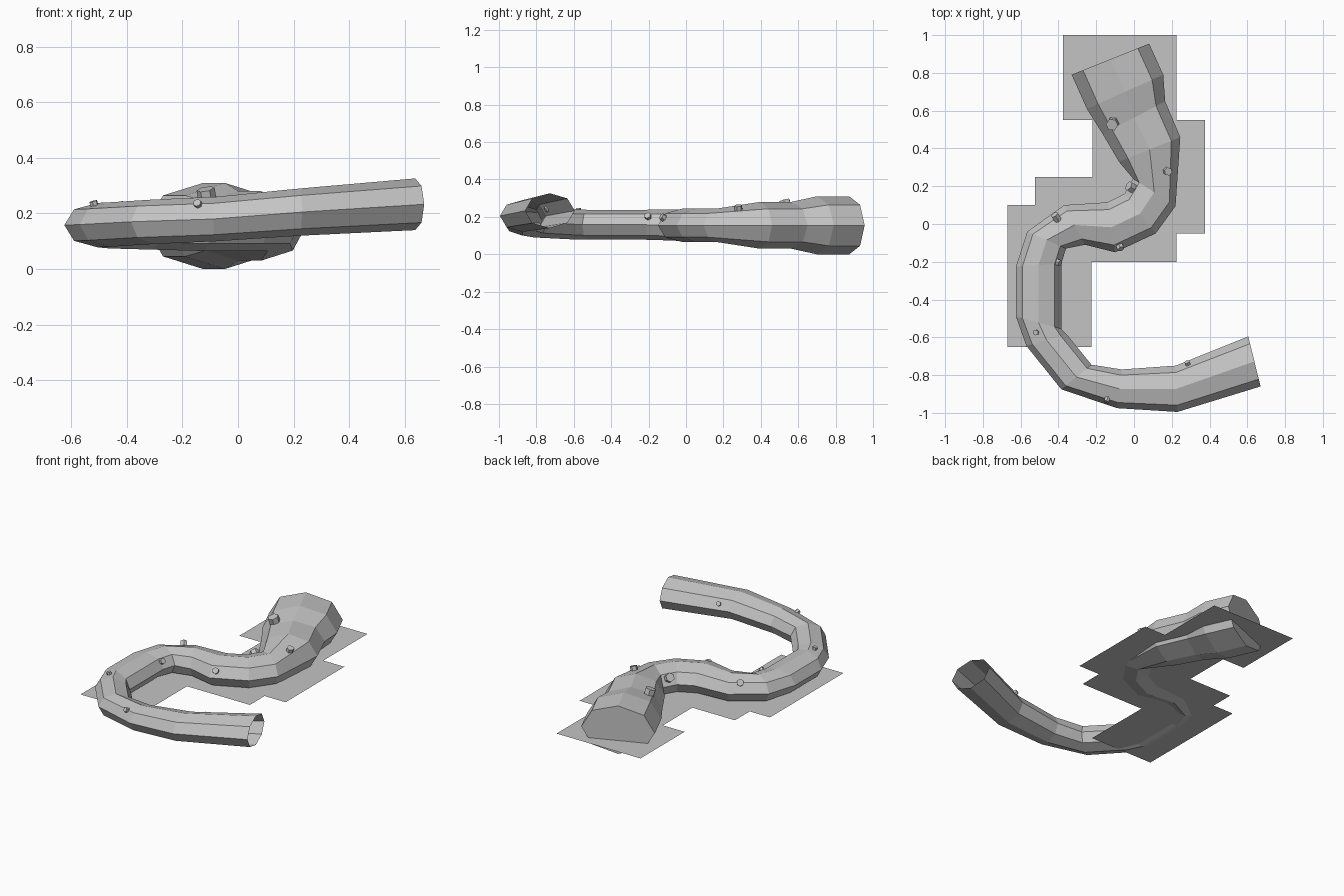
import bpy, math
from mathutils import Vector
from mathutils.bvhtree import BVHTree

grey = bpy.data.materials.new("plain grey")
grey.diffuse_color = (0.55, 0.55, 0.55, 1)


def make(name, verts, faces):
    me = bpy.data.meshes.new(name)
    me.from_pydata(verts, [], faces)
    me.materials.append(grey)
    ob = bpy.data.objects.new(name, me)
    bpy.context.collection.objects.link(ob)
    return ob


# Winding tube: each ring is left edge xy, right edge xy, centre height, half height
RINGS = [
    (-.33, .79, .08, .955, .155, .155),
    (-.25, .61, .155, .79, .155, .155),
    (-.165, .475, .165, .65, .155, .125),
    (-.08, .33, .245, .46, .155, .125),
    (-.005, .24, .22, .095, .155, .09),
    (-.05, .16, .115, -.05, .155, .09),
    (-.14, .115, -.10, -.15, .155, .09),
    (-.37, .10, -.26, -.11, .155, .085),
    (-.565, -.04, -.36, -.13, .157, .083),
    (-.625, -.225, -.385, -.21, .158, .08),
    (-.625, -.49, -.385, -.555, .158, .08),
    (-.57, -.645, -.355, -.585, .16, .08),
    (-.385, -.875, -.225, -.745, .17, .08),
    (-.09, -.975, -.065, -.77, .18, .08),
    (.23, -.995, .22, -.75, .205, .085),
    (.67, -.86, .605, -.595, .233, .093),
]
N = 8
verts, faces = [], []
for lx, ly, rx, ry, cz, hh in RINGS:
    c = Vector(((lx + rx) / 2, (ly + ry) / 2, cz))
    side = Vector(((rx - lx) / 2, (ry - ly) / 2, 0))
    for k in range(N):
        a = 2 * math.pi * k / N
        verts.append(c + side * math.cos(a) + Vector((0, 0, hh * math.sin(a))))
for r in range(len(RINGS) - 1):
    for k in range(N):
        a, b = r * N + k, r * N + (k + 1) % N
        faces.append((a, a + N, b + N, b))
faces.append(tuple(range(N)))  # closed wide end, the narrow end stays open
tube = make("winding_tube", verts, faces)

# Flat stepped sheet crossing the tube
outline = [(-.375, 1), (-.375, .55), (-.22, .55), (-.22, .25), (-.525, .25),
           (-.525, .1), (-.67, .1), (-.67, -.65), (-.225, -.65), (-.225, -.2),
           (.225, -.2), (.225, -.05), (.375, -.05), (.375, .55), (.225, .55),
           (.225, 1)]
make("base_sheet", [(x, y, .086) for x, y in outline], [tuple(range(len(outline)))])

# Small hexagonal studs standing on the tube surface: x, y, z, radius
STUDS = [(-.11, .535, .25, .033), (.175, .28, .24, .022), (-.025, .2, .21, .028),
         (-.415, .04, .22, .022), (-.075, -.12, .195, .02), (-.395, -.205, .205, .018),
         (-.52, -.575, .24, .015), (-.145, -.935, .235, .015), (.28, -.73, .25, .015)]
tree = BVHTree.FromPolygons(verts, faces)
for x, y, z, rad in STUDS:
    p, n, _, _ = tree.find_nearest(Vector((x, y, z)))
    if n.z < 0:
        n = -n
    bpy.ops.mesh.primitive_cylinder_add(
        vertices=6, radius=rad, depth=rad * 1.8, location=p + n * rad * .2,
        rotation=n.to_track_quat('Z', 'Y').to_euler())
    stud = bpy.context.object
    stud.name = "stud"
    stud.data.materials.append(grey)
